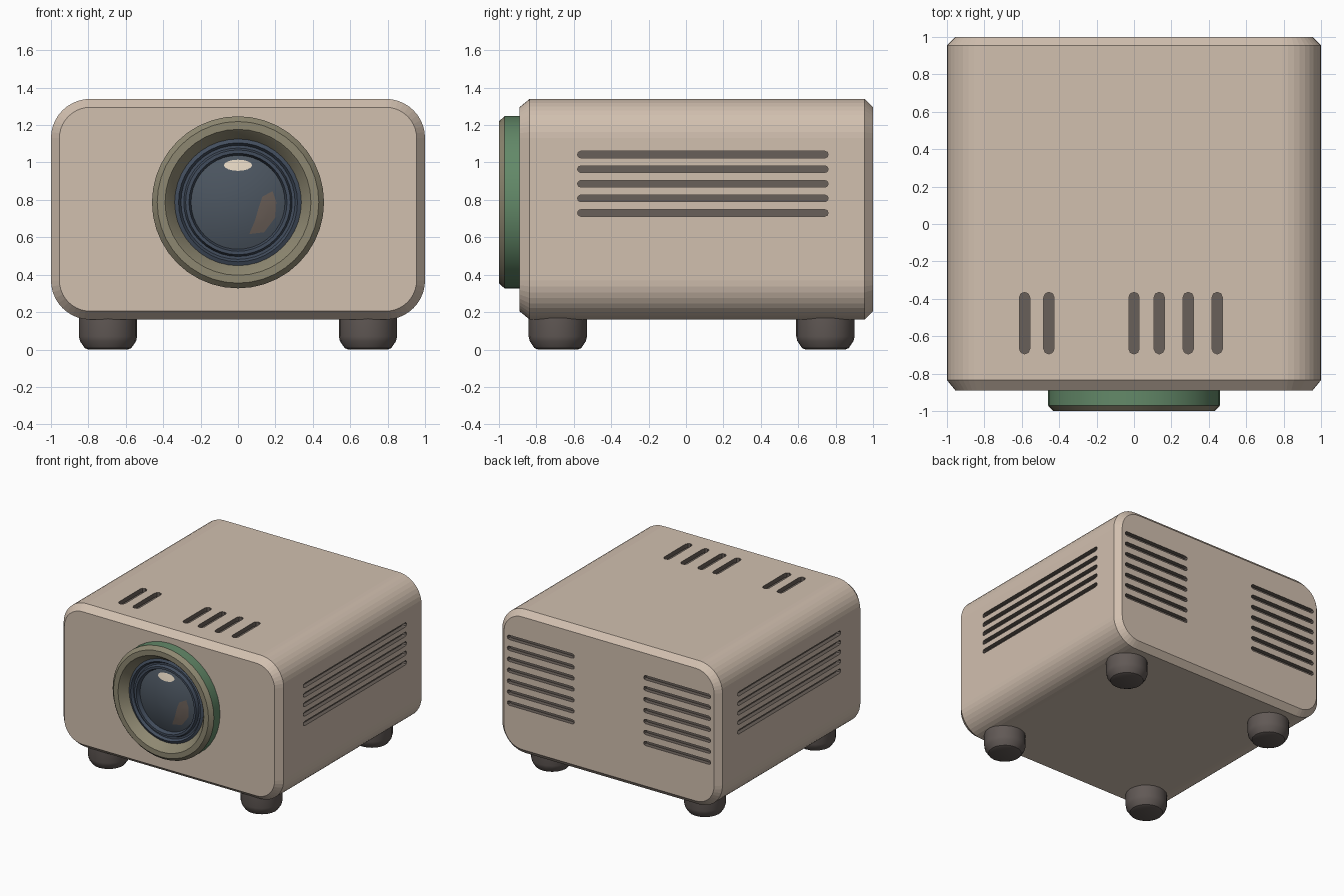
import bpy, bmesh, math
from mathutils import Vector

if "Cube" in bpy.data.objects:
    bpy.data.objects.remove(bpy.data.objects["Cube"])


def mat(name, *rgb):
    m = bpy.data.materials.new(name)
    m.diffuse_color = (*rgb, 1)
    m.use_nodes = True
    m.node_tree.nodes["Principled BSDF"].inputs["Base Color"].default_value = m.diffuse_color
    return m


BEIGE = mat("warm beige", 0.64, 0.525, 0.43)
VENT = mat("vent grey", 0.14, 0.115, 0.10)
OLIVE = mat("olive", 0.27, 0.245, 0.165)
GREEN = mat("muted green", 0.125, 0.25, 0.14)
SLATE = mat("dark slate blue", 0.072, 0.092, 0.118)
NAVY = mat("lens rim blue", 0.055, 0.075, 0.11)
TAUPE = mat("dark taupe", 0.12, 0.10, 0.092)
CREAM = mat("highlight cream", 0.75, 0.65, 0.52)
BROWN = mat("reflection brown", 0.15, 0.118, 0.10)


def make(name, bm, mats, smooth=None):
    """Turn a bmesh into a named object."""
    bmesh.ops.recalc_face_normals(bm, faces=bm.faces)
    me = bpy.data.meshes.new(name)
    bm.to_mesh(me)
    bm.free()
    for m in mats:
        me.materials.append(m)
    if smooth:
        for p in me.polygons:
            p.use_smooth = True
        me.set_sharp_from_angle(angle=math.radians(smooth))
    ob = bpy.data.objects.new(name, me)
    bpy.context.collection.objects.link(ob)
    return ob


def bridge(bm, loops):
    """Quads between successive closed loops; returns faces per band."""
    bands = []
    for a, b in zip(loops, loops[1:]):
        n = len(a)
        bands.append([bm.faces.new((a[i], a[(i + 1) % n], b[(i + 1) % n], b[i]))
                      for i in range(n)])
    return bands


def lathe(name, profile, n, place, mats, band_mats=None, caps=(True, True), smooth=30):
    """Spin (radius, height) points; place maps (u, v, height) to 3D."""
    bm = bmesh.new()
    loops = []
    for r, h in profile:
        loops.append([bm.verts.new(place(r * math.cos(2 * math.pi * i / n),
                                         r * math.sin(2 * math.pi * i / n), h))
                      for i in range(n)])
    bands = bridge(bm, loops)
    for band, idx in zip(bands, band_mats or []):
        for f in band:
            f.material_index = idx
    if caps[0]:
        bm.faces.new(loops[0])
    if caps[1]:
        bm.faces.new(loops[-1]).material_index = band_mats[-1] if band_mats else 0
    return make(name, bm, mats, smooth)


# body shell: rounded rectangle swept front to back with chamfered ends
ZLO, ZHI, R, SEG = 0.16, 1.34, 0.21, 10


def section(bm, y, inset):
    pts = []
    for cx, cz, a0 in ((1 - R, ZHI - R, 0), (R - 1, ZHI - R, 90),
                       (R - 1, ZLO + R, 180), (1 - R, ZLO + R, 270)):
        for i in range(SEG + 1):
            a = math.radians(a0 + 90 * i / SEG)
            pts.append(bm.verts.new((cx + (R - inset) * math.cos(a), y,
                                     cz + (R - inset) * math.sin(a))))
    return pts


bm = bmesh.new()
loops = [section(bm, y, d) for y, d in
         ((-0.89, 0.045), (-0.835, 0), (0.955, 0), (1.0, 0.045))]
bridge(bm, loops)
bm.faces.new(loops[0])
bm.faces.new(loops[-1])
body = make("body_shell", bm, [BEIGE, VENT])

# vent slots: stadium-shaped cutters sunk into the shell
X, Y, Z = Vector((1, 0, 0)), Vector((0, 1, 0)), Vector((0, 0, 1))
cut = bmesh.new()


def slot(centre, along, across, normal, length, width, depth=0.035):
    r = width / 2
    loops = []
    for d in (-depth, 0.02):
        loop = []
        for s in (1, -1):
            for k in range(5):
                a = math.radians(-90 + 45 * k)
                loop.append(cut.verts.new(
                    Vector(centre) + normal * d
                    + along * s * (length / 2 - r + r * math.cos(a))
                    + across * s * r * math.sin(a)))
        loops.append(loop)
    bridge(cut, loops)
    cut.faces.new(loops[0])
    cut.faces.new(loops[1])


for s in (1, -1):
    for i in range(5):      # side vents
        slot((s, 0.09, 1.042 - 0.078 * i), Y, Z, X * s, 1.34, 0.036)
    for i in range(7):      # rear vents
        slot((s * 0.62, 1, 1.095 - 0.09 * i), X, Z, Y, 0.61, 0.036)
for x in (-0.585, -0.455, 0, 0.135, 0.29, 0.445):   # top vents
    slot((x, -0.53, ZHI), Y, X, Z, 0.33, 0.056)
for f in cut.faces:
    f.material_index = 1
cutter = make("vent_cutter", cut, [BEIGE, VENT])
cutter.hide_render = True

mod = body.modifiers.new("vents", 'BOOLEAN')
mod.operation = 'DIFFERENCE'
mod.solver = 'EXACT'
mod.object = cutter
bpy.context.view_layer.update()
dg = bpy.context.evaluated_depsgraph_get()
cut_mesh = bpy.data.meshes.new_from_object(body.evaluated_get(dg))
body.modifiers.clear()
body.data = cut_mesh
bpy.data.objects.remove(cutter)

# lens housing, rim and glass, all turned around the y axis
LZ = 0.787


def on_front(u, v, h):
    return (u, h, LZ + v)


lathe("lens_housing",
      [(0.46, -0.88), (0.46, -0.97), (0.432, -1.0), (0.39, -1.0),
       (0.38, -0.99), (0.335, -0.925), (0.335, -0.88)],
      40, on_front, [OLIVE, GREEN], [1, 0, 0, 0, 0, 0], (False, False))
lathe("lens_rim",
      [(0.34, -0.895), (0.34, -0.93), (0.318, -0.94), (0.305, -0.92),
       (0.29, -0.92), (0.28, -0.945), (0.262, -0.945), (0.25, -0.91)],
      40, on_front, [NAVY], None, (False, False))


def dome(r):
    return -0.91 - 0.05 * (1 - (r / 0.26) ** 2)


lathe("lens_glass",
      [(0.26 * k / 8, dome(0.26 * k / 8)) for k in range(8, 0, -1)],
      40, on_front, [SLATE], None, (False, True))


# painted reflections: thin plates that follow the glass
def reflection(name, pts, m):
    bm = bmesh.new()
    cu = sum(p[0] for p in pts) / len(pts)
    cv = sum(p[1] for p in pts) / len(pts)
    vs = [[bm.verts.new(on_front(u, v, dome(math.hypot(u, v)) - 0.004))
           for u, v in [(cu + (p[0] - cu) * t, cv + (p[1] - cv) * t) for p in pts]]
          for t in (1, 0.5)]
    bridge(bm, vs)
    bm.faces.new(vs[1])
    return make(name, bm, [m], 30)


reflection("lens_highlight",
           [(0.075 * math.cos(math.pi * i / 8), 0.198 + 0.03 * math.sin(math.pi * i / 8))
            for i in range(16)], CREAM)
reflection("lens_reflection",
           [(0.06, -0.17), (0.14, -0.16), (0.2, -0.08), (0.205, 0.0), (0.185, 0.06),
            (0.13, 0.03), (0.11, -0.03), (0.09, -0.1)], BROWN)

# four feet
for fx, side in ((-0.695, "left"), (0.695, "right")):
    for fy, end in ((-0.685, "front"), (0.745, "back")):
        lathe(f"{end}_{side}_foot",
              [(0.105, 0), (0.125, 0.008), (0.15, 0.045), (0.156, 0.07), (0.156, 0.18)],
              20, lambda u, v, h, fx=fx, fy=fy: (fx + u, fy + v, h), [TAUPE])
